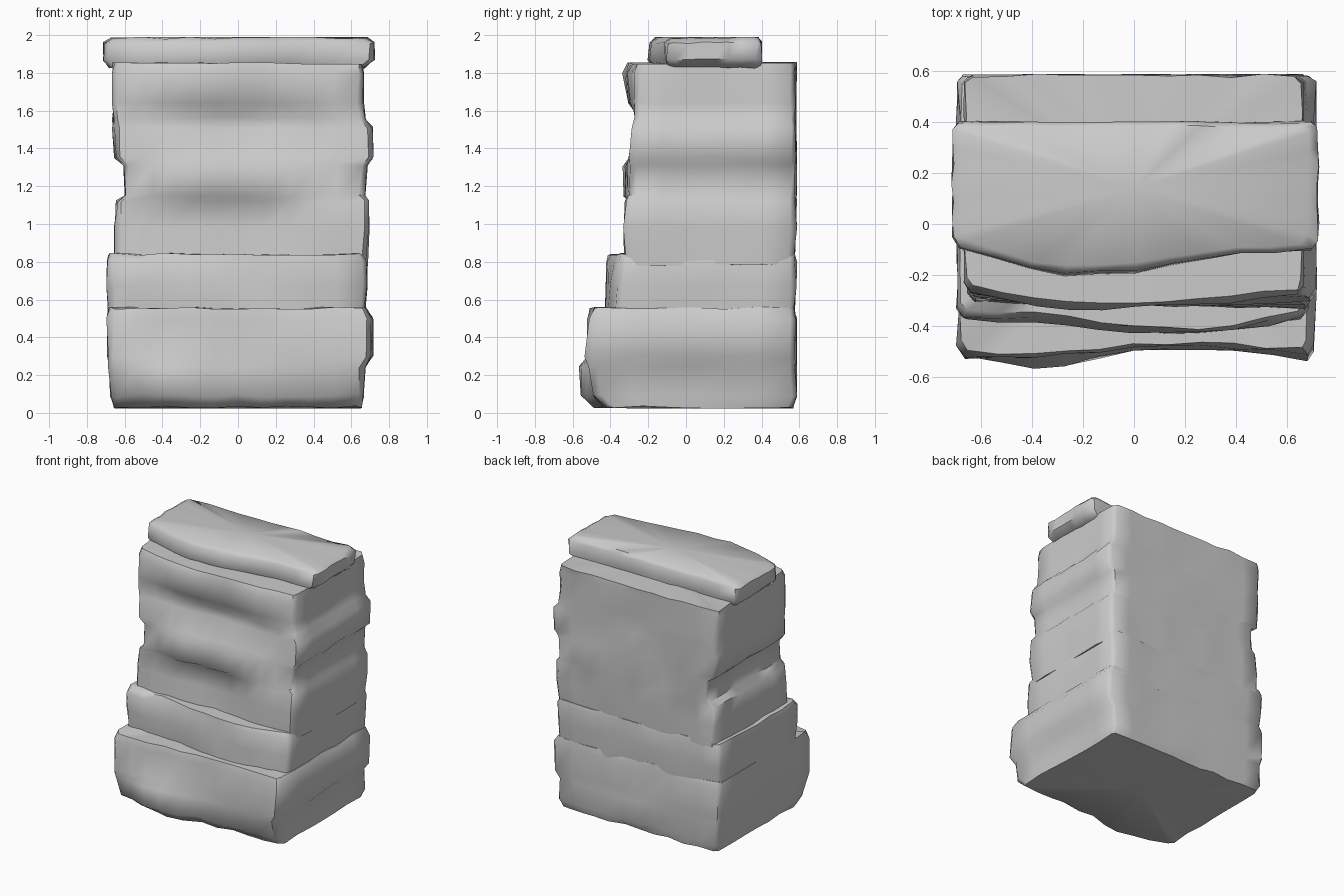
import bpy, bmesh, random

random.seed(4)
XS = 10   # columns across the front
YS = 6    # columns along each side


def front_y(depths, t):
    """Interpolate front depth across the width, t in 0..1."""
    f = t * (len(depths) - 1)
    i = min(int(f), len(depths) - 2)
    return depths[i] + (depths[i + 1] - depths[i]) * (f - i)


def ring(z, xl, xr, back, depths, wobble):
    """Points of one boxy horizontal section with small corner chamfers."""
    c = 0.025
    pts = []
    for i in range(XS + 1):
        t = i / XS
        pts.append([xl + c + (xr - xl - 2 * c) * t, front_y(depths, t)])
    for i in range(YS + 1):
        y0 = depths[-1] + c * 1.5
        pts.append([xr, y0 + (back - c - y0) * i / YS])
    for i in range(XS + 1):
        pts.append([xr - c - (xr - xl - 2 * c) * i / XS, back])
    for i in range(YS + 1):
        y1 = depths[0] + c * 1.5
        pts.append([xl, back - c + (y1 - back + c) * i / YS])
    r = random.uniform
    return [(x + r(-wobble, wobble), y + r(-wobble, wobble),
             z + r(-wobble, wobble)) for x, y in pts]


def loft(name, levels, wobble=0.008):
    """Skin a stack of sections and close both ends."""
    bm = bmesh.new()
    loops = [[bm.verts.new(p) for p in ring(z, xl, xr, b, d, wobble)]
             for z, xl, xr, b, d in levels]
    n = len(loops[0])
    for lo, hi in zip(loops, loops[1:]):
        for i in range(n):
            j = (i + 1) % n
            bm.faces.new((lo[i], lo[j], hi[j], hi[i]))
    for loop, dz in ((loops[0], -0.005), (loops[-1], 0.005)):
        mid = sum((v.co for v in loop), loop[0].co * 0) / n
        mid.z += dz
        m = bm.verts.new(mid)
        for i in range(n):
            bm.faces.new((loop[i], loop[(i + 1) % n], m))
    bmesh.ops.recalc_face_normals(bm, faces=bm.faces)
    mesh = bpy.data.meshes.new(name)
    bm.to_mesh(mesh)
    bm.free()
    obj = bpy.data.objects.new(name, mesh)
    bpy.context.collection.objects.link(obj)
    bpy.ops.object.select_all(action='DESELECT')
    obj.select_set(True)
    bpy.context.view_layer.objects.active = obj
    bpy.ops.object.shade_smooth_by_angle(angle=0.9)
    return obj


# wide base with a bulging toe
loft("base", [
    (0.03, -0.65, 0.65, 0.56, (-0.38, -0.50, -0.44, -0.42, -0.42)),
    (0.09, -0.67, 0.66, 0.58, (-0.47, -0.58, -0.49, -0.48, -0.49)),
    (0.24, -0.68, 0.67, 0.58, (-0.52, -0.57, -0.49, -0.49, -0.52)),
    (0.30, -0.69, 0.71, 0.58, (-0.53, -0.52, -0.48, -0.49, -0.53)),
    (0.50, -0.69, 0.71, 0.58, (-0.52, -0.52, -0.48, -0.48, -0.51)),
    (0.555, -0.68, 0.68, 0.57, (-0.50, -0.51, -0.47, -0.47, -0.49)),
])

# lower step
loft("lower_step", [
    (0.50, -0.68, 0.67, 0.57, (-0.36, -0.37, -0.42, -0.43, -0.37)),
    (0.68, -0.69, 0.68, 0.58, (-0.37, -0.39, -0.42, -0.43, -0.37)),
    (0.80, -0.69, 0.68, 0.58, (-0.36, -0.37, -0.41, -0.42, -0.36)),
    (0.84, -0.68, 0.67, 0.57, (-0.34, -0.35, -0.40, -0.41, -0.34)),
])

# main column with hollow front and overhanging brow
loft("upper_body", [
    (0.78, -0.65, 0.68, 0.57, (-0.31, -0.33, -0.30, -0.33, -0.32)),
    (0.98, -0.65, 0.69, 0.58, (-0.30, -0.30, -0.28, -0.32, -0.33)),
    (1.12, -0.64, 0.69, 0.58, (-0.29, -0.30, -0.28, -0.32, -0.32)),
    (1.15, -0.60, 0.67, 0.58, (-0.30, -0.33, -0.31, -0.32, -0.30)),
    (1.31, -0.60, 0.68, 0.58, (-0.29, -0.33, -0.32, -0.32, -0.30)),
    (1.35, -0.65, 0.71, 0.58, (-0.29, -0.30, -0.29, -0.30, -0.30)),
    (1.51, -0.66, 0.71, 0.58, (-0.28, -0.26, -0.25, -0.26, -0.28)),
    (1.56, -0.66, 0.67, 0.58, (-0.27, -0.25, -0.24, -0.25, -0.28)),
    (1.64, -0.66, 0.66, 0.58, (-0.27, -0.30, -0.30, -0.29, -0.28)),
    (1.80, -0.66, 0.66, 0.58, (-0.27, -0.33, -0.33, -0.31, -0.28)),
    (1.85, -0.66, 0.66, 0.58, (-0.24, -0.30, -0.31, -0.28, -0.25)),
])

# slab lid set forward of the back edge
loft("lid", [
    (1.83, -0.68, 0.67, 0.39, (-0.09, -0.18, -0.17, -0.11, -0.09)),
    (1.87, -0.71, 0.72, 0.40, (-0.09, -0.20, -0.19, -0.12, -0.10)),
    (1.96, -0.71, 0.72, 0.40, (-0.09, -0.19, -0.18, -0.12, -0.10)),
    (1.985, -0.67, 0.68, 0.38, (-0.07, -0.17, -0.15, -0.10, -0.08)),
], 0.006)
